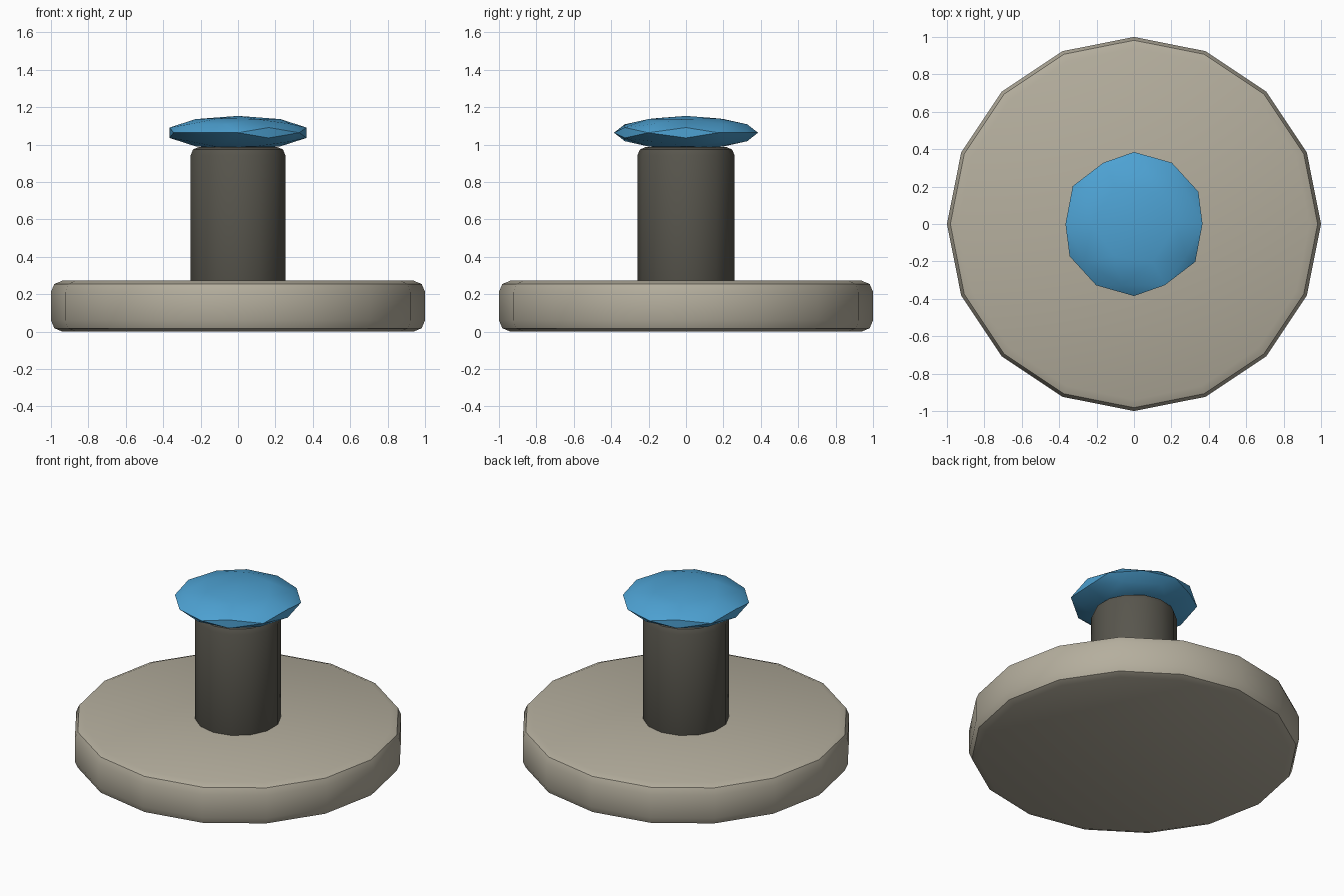
import bpy, math

if "Cube" in bpy.data.objects:
    bpy.data.objects.remove(bpy.data.objects["Cube"])


def material(name, rgb):
    m = bpy.data.materials.new(name)
    m.diffuse_color = (*rgb, 1.0)
    m.use_nodes = True
    m.node_tree.nodes["Principled BSDF"].inputs["Base Color"].default_value = m.diffuse_color
    return m


def finish(name, mat, angle):
    ob = bpy.context.object
    ob.name = name
    ob.data.materials.append(mat)
    bpy.ops.object.shade_smooth_by_angle(angle=math.radians(angle))
    return ob


def drum(name, sides, radius, z0, z1, bevel, mat):
    # cylinder with softly bevelled rims
    bpy.ops.mesh.primitive_cylinder_add(vertices=sides, radius=radius, depth=z1 - z0,
                                        location=(0, 0, (z0 + z1) / 2))
    ob = bpy.context.object
    mod = ob.modifiers.new("rim_bevel", 'BEVEL')
    mod.width = bevel
    mod.segments = 2
    mod.limit_method = 'ANGLE'
    mod.angle_limit = math.radians(40)
    bpy.ops.object.modifier_apply(modifier=mod.name)
    return finish(name, mat, 40)


beige = material("warm_beige", (0.46, 0.425, 0.34))
charcoal = material("dark_olive_grey", (0.098, 0.093, 0.075))
blue = material("sky_blue", (0.075, 0.36, 0.65))

# Base disc and column
drum("base", 16, 1.0, 0.0, 0.272, 0.06, beige)
drum("column", 14, 0.26, 0.2, 0.987, 0.045, charcoal)

# Flattened knob, its poles lying along y
bpy.ops.mesh.primitive_ico_sphere_add(subdivisions=2, radius=1)
knob = bpy.context.object
knob.rotation_euler = (-math.pi / 2, 0, 0)
bpy.ops.object.transform_apply(location=False, rotation=True, scale=False)
knob.scale = (0.385, 0.385, 0.09)
knob.location = (0, 0, 1.063)
bpy.ops.object.transform_apply(location=True, rotation=False, scale=True)
finish("knob", blue, 40)
